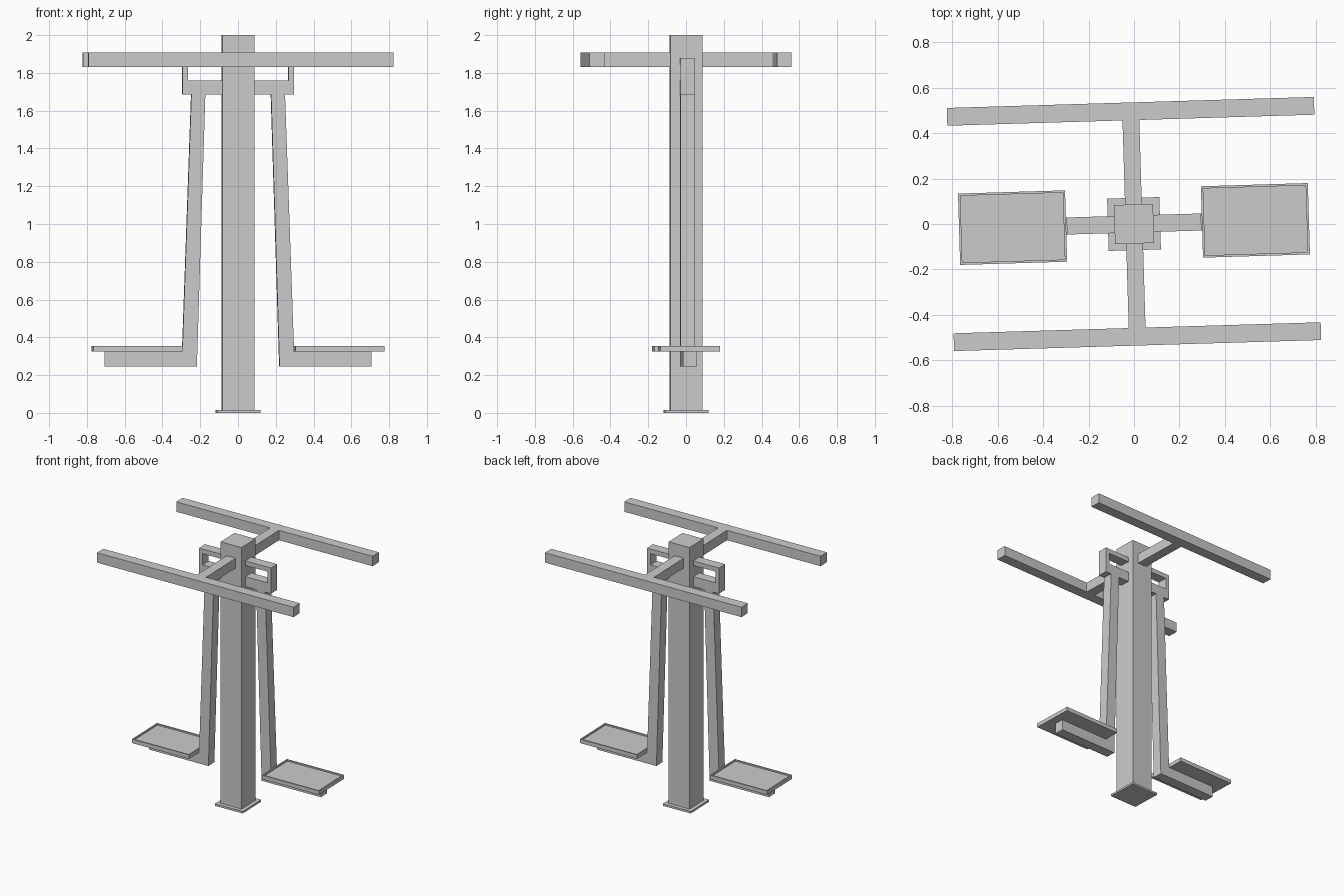
import bpy, bmesh
from math import radians
from mathutils import Matrix

if "Cube" in bpy.data.objects:
    bpy.data.objects.remove(bpy.data.objects["Cube"])

# whole machine is turned slightly about the vertical axis
TURN = Matrix.Rotation(radians(1.72), 4, 'Z')


def finish(name, bm):
    bmesh.ops.recalc_face_normals(bm, faces=bm.faces)
    mesh = bpy.data.meshes.new(name)
    bm.to_mesh(mesh)
    bm.free()
    obj = bpy.data.objects.new(name, mesh)
    obj.matrix_world = TURN
    bpy.context.collection.objects.link(obj)
    return obj


def add_box(bm, x0, x1, y0, y1, z0, z1):
    m = Matrix.Translation(((x0 + x1) / 2, (y0 + y1) / 2, (z0 + z1) / 2))
    m = m @ Matrix.Diagonal((x1 - x0, y1 - y0, z1 - z0, 1))
    bmesh.ops.create_cube(bm, size=1, matrix=m)


def box(name, *dims):
    bm = bmesh.new()
    add_box(bm, *dims)
    return finish(name, bm)


def extrude(name, points, direction):
    bm = bmesh.new()
    face = bm.faces.new([bm.verts.new(p) for p in points])
    ext = bmesh.ops.extrude_face_region(bm, geom=[face], use_keep_orig=True)
    verts = [v for v in ext['geom'] if isinstance(v, bmesh.types.BMVert)]
    bmesh.ops.translate(bm, verts=verts, vec=direction)
    return finish(name, bm)


# central post on its base plate
box("base_plate", -0.115, 0.115, -0.115, 0.115, 0, 0.015)
box("post", -0.086, 0.086, -0.086, 0.086, 0.015, 2.0)

# T-shaped handlebars, front and back
tee = [(-0.037, 0.05), (-0.037, 0.457), (-0.808, 0.457), (-0.808, 0.535),
       (0.808, 0.535), (0.808, 0.457), (0.037, 0.457), (0.037, 0.05)]
for side, s in (("back", 1), ("front", -1)):
    extrude(side + "_handlebar", [(x, s * y, 1.832) for x, y in tee], (0, 0, 0.075))

# swing arms: slotted bracket, slanted leg and foot bar in one profile
arm = [(0.05, 1.685), (0.174, 1.685), (0.219, 0.245), (0.707, 0.245),
       (0.707, 0.325), (0.296, 0.325), (0.248, 1.685), (0.296, 1.685),
       (0.296, 1.88), (0.05, 1.88), (0.05, 1.845), (0.266, 1.845),
       (0.266, 1.76), (0.05, 1.76)]
for side, s in (("right", 1), ("left", -1)):
    extrude(side + "_swing_arm", [(s * x, -0.0375, z) for x, z in arm], (0, 0.075, 0))

    # foot plate with a raised rim
    bm = bmesh.new()
    xs = sorted((s * 0.299, s * 0.77))
    add_box(bm, *xs, -0.157, 0.157, 0.325, 0.355)
    bm.normal_update()
    top = max(bm.faces, key=lambda f: f.calc_center_median().z)
    bmesh.ops.inset_region(bm, faces=[top], thickness=0.014)
    inner = bmesh.ops.extrude_face_region(bm, geom=[top])
    bmesh.ops.delete(bm, geom=[top], context='FACES_ONLY')
    verts = [v for v in inner['geom'] if isinstance(v, bmesh.types.BMVert)]
    bmesh.ops.translate(bm, verts=verts, vec=(0, 0, -0.01))
    finish(side + "_foot_plate", bm)
